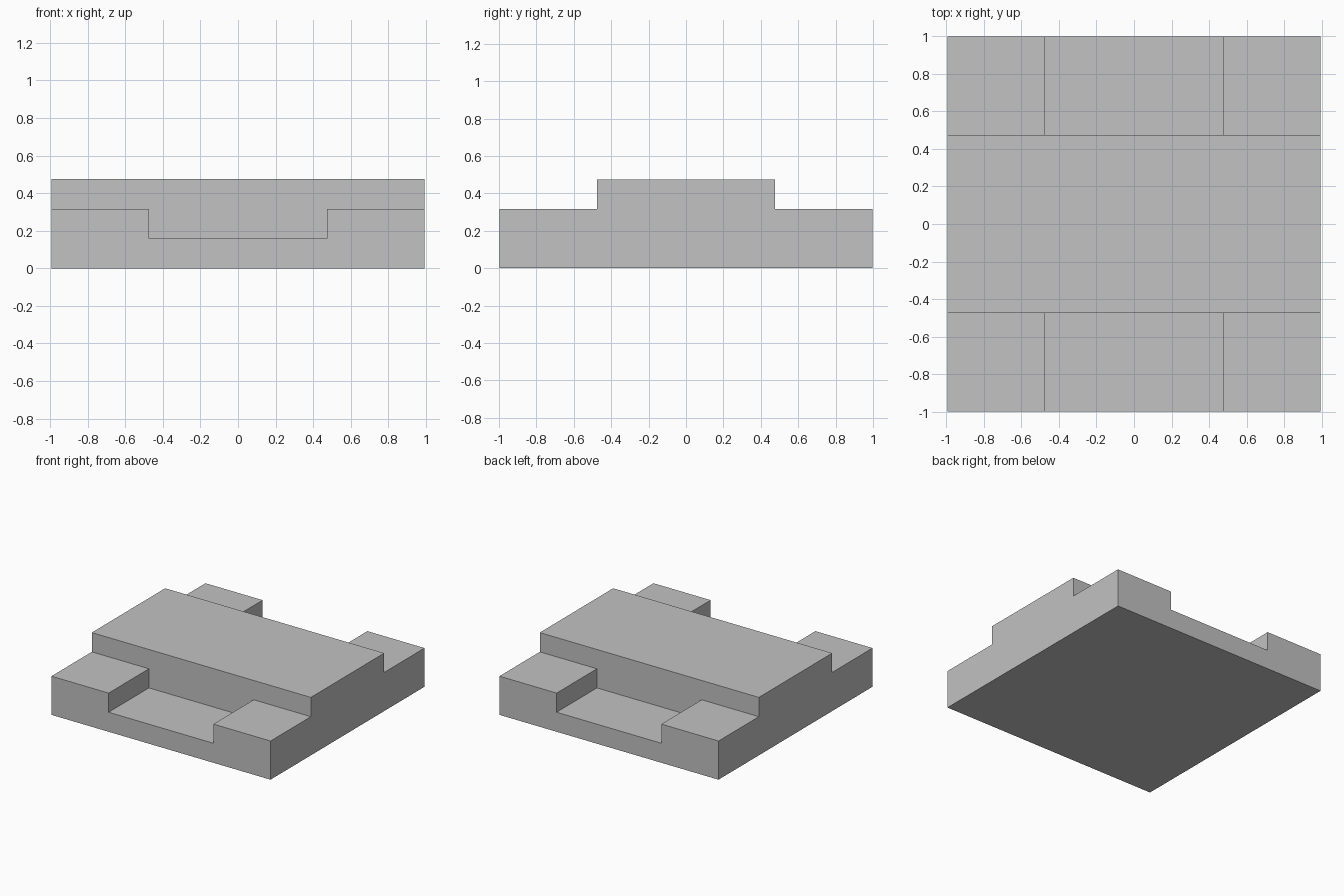
import bpy
import bmesh

cube = bpy.data.objects.get("Cube")
if cube:
    bpy.data.objects.remove(cube, do_unlink=True)

# Plain grey finish
grey = bpy.data.materials.new("plain grey")
grey.use_nodes = True
colour = (0.54, 0.54, 0.54, 1)
grey.diffuse_color = colour
grey.node_tree.nodes["Principled BSDF"].inputs["Base Color"].default_value = colour

HALF_X, HALF_Y, STEP = 0.993, 0.997, 0.475
BASE, CORNER, RIDGE = 0.16, 0.317, 0.475

bm = bmesh.new()


def raise_faces(faces, height, keep=False):
    """Extrude a group of faces up to the given height; return the new top faces."""
    result = bmesh.ops.extrude_face_region(bm, geom=faces, use_keep_orig=keep)["geom"]
    for v in result:
        if isinstance(v, bmesh.types.BMVert):
            v.co.z = height
    if not keep:
        old = [f for f in faces if f.is_valid]
        if old:
            bmesh.ops.delete(bm, geom=old, context="FACES")
    return [f for f in result if isinstance(f, bmesh.types.BMFace)]


# Footprint split into three by three panels
xs = (-HALF_X, -STEP, STEP, HALF_X)
ys = (-HALF_Y, -STEP, STEP, HALF_Y)
grid = [[bm.verts.new((x, y, 0)) for x in xs] for y in ys]
panels = [bm.faces.new((grid[j][i], grid[j][i + 1], grid[j + 1][i + 1], grid[j + 1][i]))
          for j in range(3) for i in range(3)]

# Base slab, then corner blocks with the middle band, then the ridge on the band
top = raise_faces(panels, BASE, keep=True)


def in_band(f):
    return abs(f.calc_center_median().y) < STEP


def in_notch(f):
    return not in_band(f) and abs(f.calc_center_median().x) < STEP


top = raise_faces([f for f in top if not in_notch(f)], CORNER)
raise_faces([f for f in top if in_band(f)], RIDGE)

# Merge coplanar panels and face everything outward
bmesh.ops.dissolve_limit(bm, angle_limit=0.01, verts=bm.verts[:], edges=bm.edges[:])
bmesh.ops.recalc_face_normals(bm, faces=bm.faces[:])

mesh = bpy.data.meshes.new("stepped_block")
bm.to_mesh(mesh)
bm.free()
mesh.materials.append(grey)
block = bpy.data.objects.new("stepped_block", mesh)
bpy.context.collection.objects.link(block)
